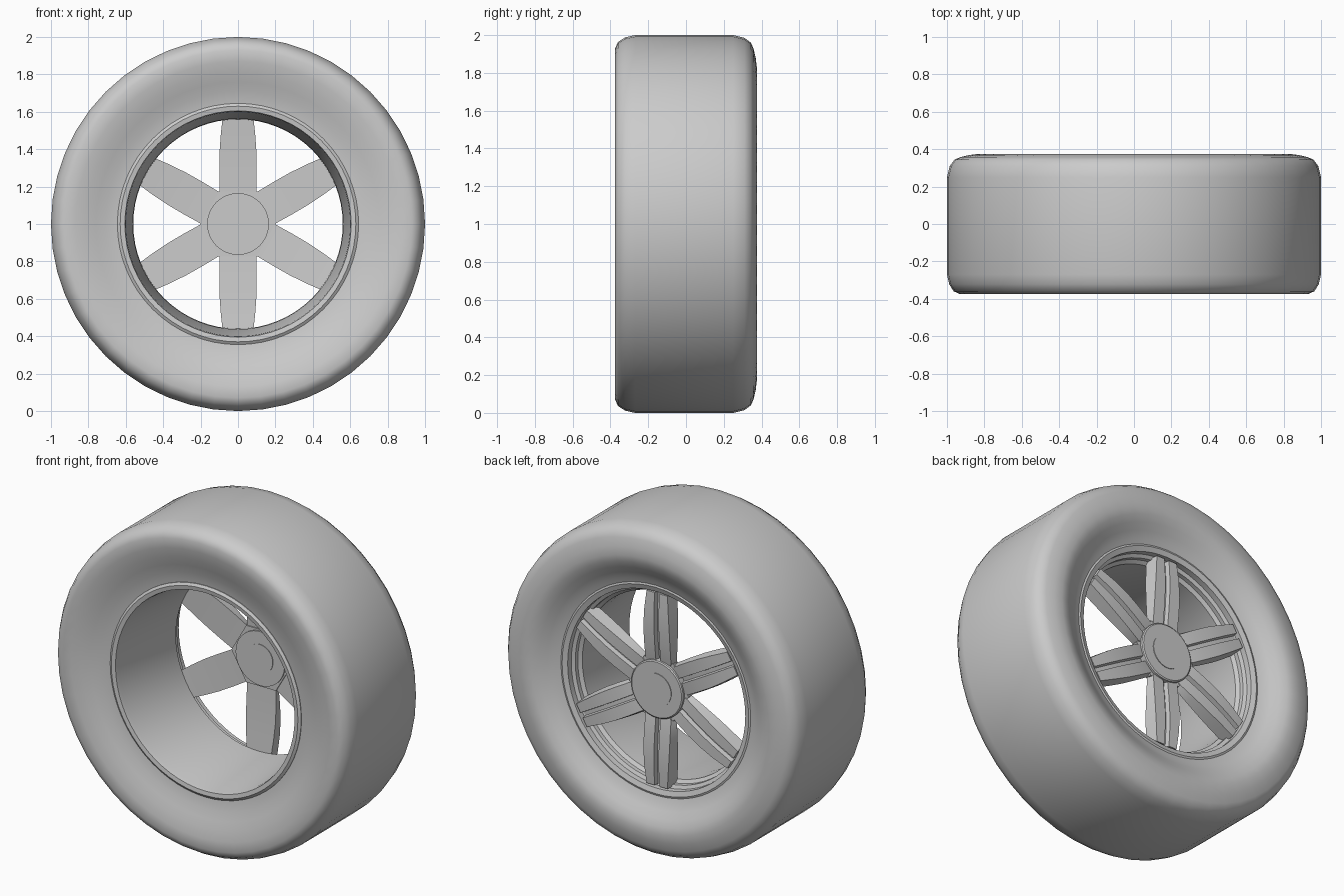
import bpy
import bmesh
import math
from mathutils import Matrix, Vector

if "Cube" in bpy.data.objects:
    bpy.data.objects.remove(bpy.data.objects["Cube"], do_unlink=True)

AXLE_Z = 1.0

grey = bpy.data.materials.new("light grey")
grey.use_nodes = True
grey.diffuse_color = (0.6, 0.6, 0.6, 1)
grey.node_tree.nodes["Principled BSDF"].inputs["Base Color"].default_value = (0.6, 0.6, 0.6, 1)


def finish(name, bm, angle=30):
    """Turn a bmesh into a shaded object centred on the axle."""
    bmesh.ops.recalc_face_normals(bm, faces=bm.faces)
    mesh = bpy.data.meshes.new(name)
    bm.to_mesh(mesh)
    bm.free()
    mesh.materials.append(grey)
    obj = bpy.data.objects.new(name, mesh)
    obj.location.z = AXLE_Z
    bpy.context.collection.objects.link(obj)
    bpy.ops.object.select_all(action="DESELECT")
    obj.select_set(True)
    bpy.context.view_layer.objects.active = obj
    bpy.ops.object.shade_smooth_by_angle(angle=math.radians(angle))


def lathe(name, profile, sides, closed=True, angle=30):
    """Revolve a (radius, y) profile about the axle."""
    bm = bmesh.new()
    rings = []
    for i in range(sides):
        a = math.tau * i / sides
        rings.append([bm.verts.new((r * math.cos(a), y, r * math.sin(a)))
                      for r, y in profile])
    count = len(profile)
    for i in range(sides):
        here, there = rings[i], rings[(i + 1) % sides]
        for j in range(count if closed else count - 1):
            k = (j + 1) % count
            bm.faces.new((here[j], here[k], there[k], there[j]))
    if not closed:
        for end in (0, -1):
            bm.faces.new([ring[end] for ring in rings])
    finish(name, bm, angle)


# Tyre: flat tread, rounded shoulders, dished sidewalls
lathe("tyre", [
    (0.62, -0.305), (0.66, -0.31), (0.71, -0.321), (0.76, -0.338),
    (0.81, -0.355), (0.87, -0.369), (0.93, -0.375), (0.964, -0.36),
    (0.988, -0.322), (1.0, -0.27),
    (1.0, 0.25), (0.985, 0.31), (0.96, 0.344), (0.93, 0.357),
    (0.88, 0.369), (0.83, 0.375), (0.79, 0.366), (0.75, 0.347),
    (0.71, 0.322), (0.67, 0.3), (0.62, 0.285),
], 48, angle=35)

# Rim: front lip, tapered barrel, stepped back lip
lathe("rim", [
    (0.645, -0.27), (0.645, -0.312), (0.63, -0.322), (0.605, -0.318),
    (0.60, -0.295), (0.563, 0.08), (0.56, 0.20), (0.58, 0.215),
    (0.58, 0.24), (0.60, 0.25), (0.60, 0.285), (0.63, 0.295),
    (0.645, 0.29), (0.645, 0.25),
], 64, angle=25)

# Hub: six-sided core with round caps on both ends
lathe("hub_core", [(0.20, 0.222), (0.20, 0.262)], 6, closed=False)
lathe("hub_back_cap", [(0.175, 0.25), (0.175, 0.278), (0.168, 0.283)], 48, closed=False)
lathe("hub_front_cap", [(0.165, 0.23), (0.165, 0.213)], 48, closed=False)
lathe("hub_back_button", [(0.10, 0.275), (0.10, 0.287)], 32, closed=False)
lathe("hub_front_button", [(0.088, 0.22), (0.088, 0.209)], 32, closed=False)

# Spokes: tapered arms with a groove along the back
# Stations hold radius, half width, front depth, back depth
STATIONS = [
    (0.14, 0.08, 0.23, 0.26),
    (0.173, 0.098, 0.229, 0.268),
    (0.28, 0.10, 0.224, 0.28),
    (0.38, 0.099, 0.218, 0.287),
    (0.48, 0.092, 0.21, 0.287),
    (0.588, 0.08, 0.20, 0.28),
]


def spoke_section(w, front, back):
    slot, floor = 0.016, back - 0.028
    return [(-w, front), (w, front), (w * 0.88, back), (slot, back),
            (slot * 0.7, floor), (-slot * 0.7, floor), (-slot, back),
            (-w * 0.88, back)]


for n in range(6):
    bm = bmesh.new()
    turn = Matrix.Rotation(math.tau * n / 6, 3, "Y")
    loops = []
    for r, w, front, back in STATIONS:
        loops.append([bm.verts.new(turn @ Vector((x, y, r)))
                      for x, y in spoke_section(w, front, back)])
    for a, b in zip(loops, loops[1:]):
        for j in range(len(a)):
            k = (j + 1) % len(a)
            bm.faces.new((a[j], a[k], b[k], b[j]))
    bm.faces.new(loops[0])
    bm.faces.new(loops[-1])
    finish(f"spoke_{n + 1}", bm)
